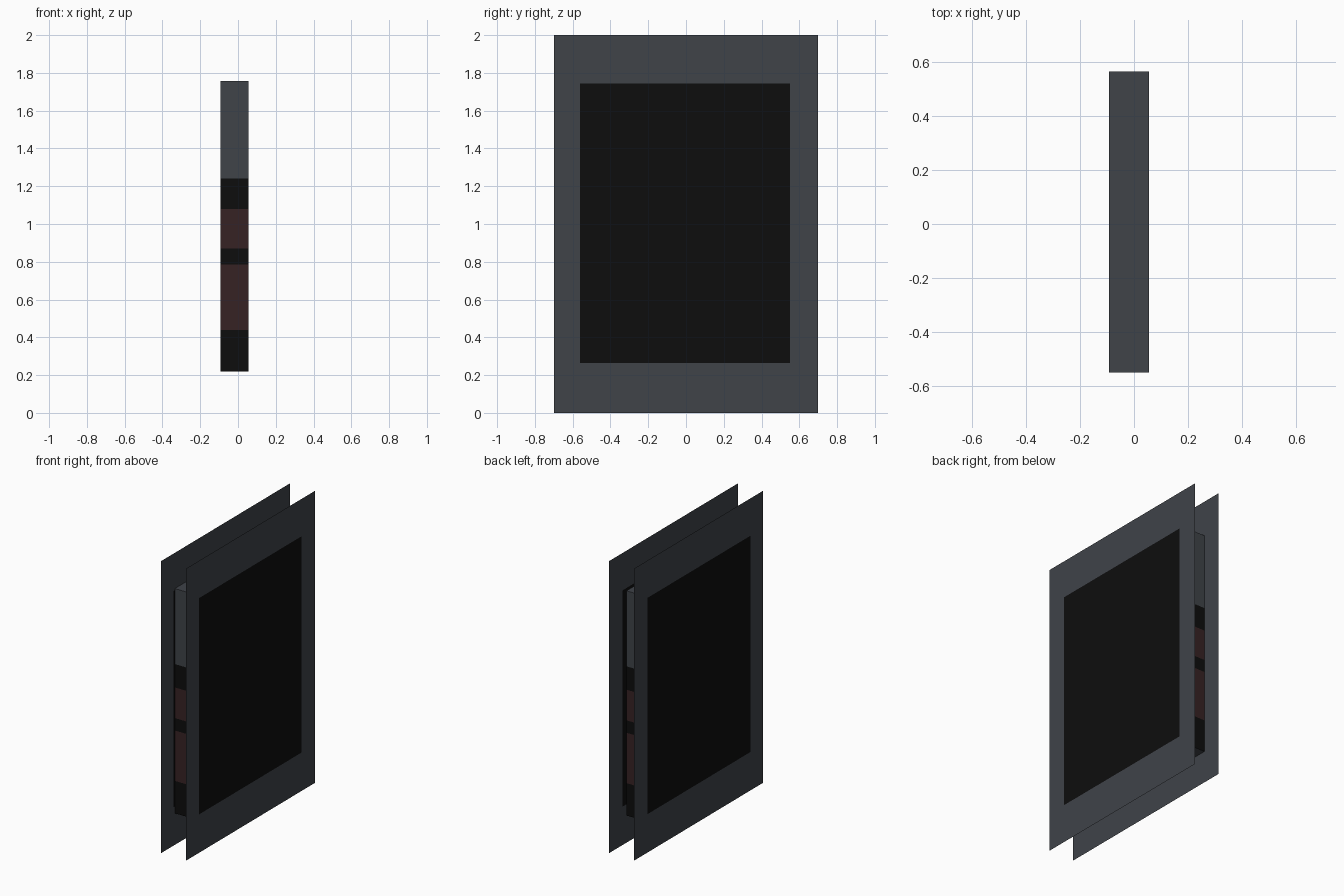
import bpy, bmesh
from mathutils import Vector

if "Cube" in bpy.data.objects:
    bpy.data.objects.remove(bpy.data.objects["Cube"])


def material(name, rgb):
    m = bpy.data.materials.new(name)
    m.diffuse_color = (*rgb, 1.0)
    m.use_nodes = True
    m.node_tree.nodes["Principled BSDF"].inputs["Base Color"].default_value = m.diffuse_color
    return m


GREY = material("slate grey", (0.050, 0.056, 0.066))
BLACK = material("soft black", (0.004, 0.004, 0.004))
BROWN = material("dark red brown", (0.037, 0.016, 0.017))
MATS = [GREY, BLACK, BROWN]


def finish(bm, name):
    mesh = bpy.data.meshes.new(name)
    bm.to_mesh(mesh)
    bm.free()
    for m in MATS:
        mesh.materials.append(m)
    obj = bpy.data.objects.new(name, mesh)
    bpy.context.collection.objects.link(obj)
    return obj


def cut(bm, co, no):
    bmesh.ops.bisect_plane(bm, geom=bm.verts[:] + bm.edges[:] + bm.faces[:],
                           plane_co=co, plane_no=no)


# Thin sheet with a black rectangle inset in a grey border
def sheet(name, x, side):
    bm = bmesh.new()
    vs = [bm.verts.new((x, y, z))
          for y, z in ((-0.7, 0), (0.7, 0), (0.7, 2), (-0.7, 2))]
    bm.faces.new(vs if side > 0 else vs[::-1])
    for y in (-0.56, 0.55):
        cut(bm, (x, y, 0), (0, 1, 0))
    for z in (0.263, 1.744):
        cut(bm, (x, 0, z), (0, 0, 1))
    for f in bm.faces:
        c = f.calc_center_median()
        f.material_index = int(-0.56 < c.y < 0.55 and 0.263 < c.z < 1.744)
    finish(bm, name)


sheet("right_sheet", 0.095, 1)
sheet("left_sheet", -0.095, -1)

# Core block between the sheets, banded by height
lo, hi = Vector((-0.093, -0.551, 0.218)), Vector((0.056, 0.565, 1.757))
bm = bmesh.new()
bmesh.ops.create_cube(bm, size=1)
bmesh.ops.scale(bm, vec=hi - lo, verts=bm.verts)
bmesh.ops.translate(bm, vec=(lo + hi) / 2, verts=bm.verts)
bands = [(0.44, 1), (0.785, 2), (0.87, 1), (1.08, 2), (1.24, 1), (2.0, 0)]
for z, _ in bands[:-1]:
    cut(bm, (0, 0, z), (0, 0, 1))
bm.normal_update()
for f in bm.faces:
    z = f.calc_center_median().z
    if abs(f.normal.z) < 0.5:
        f.material_index = next(i for top, i in bands if z < top)
finish(bm, "core_block")
